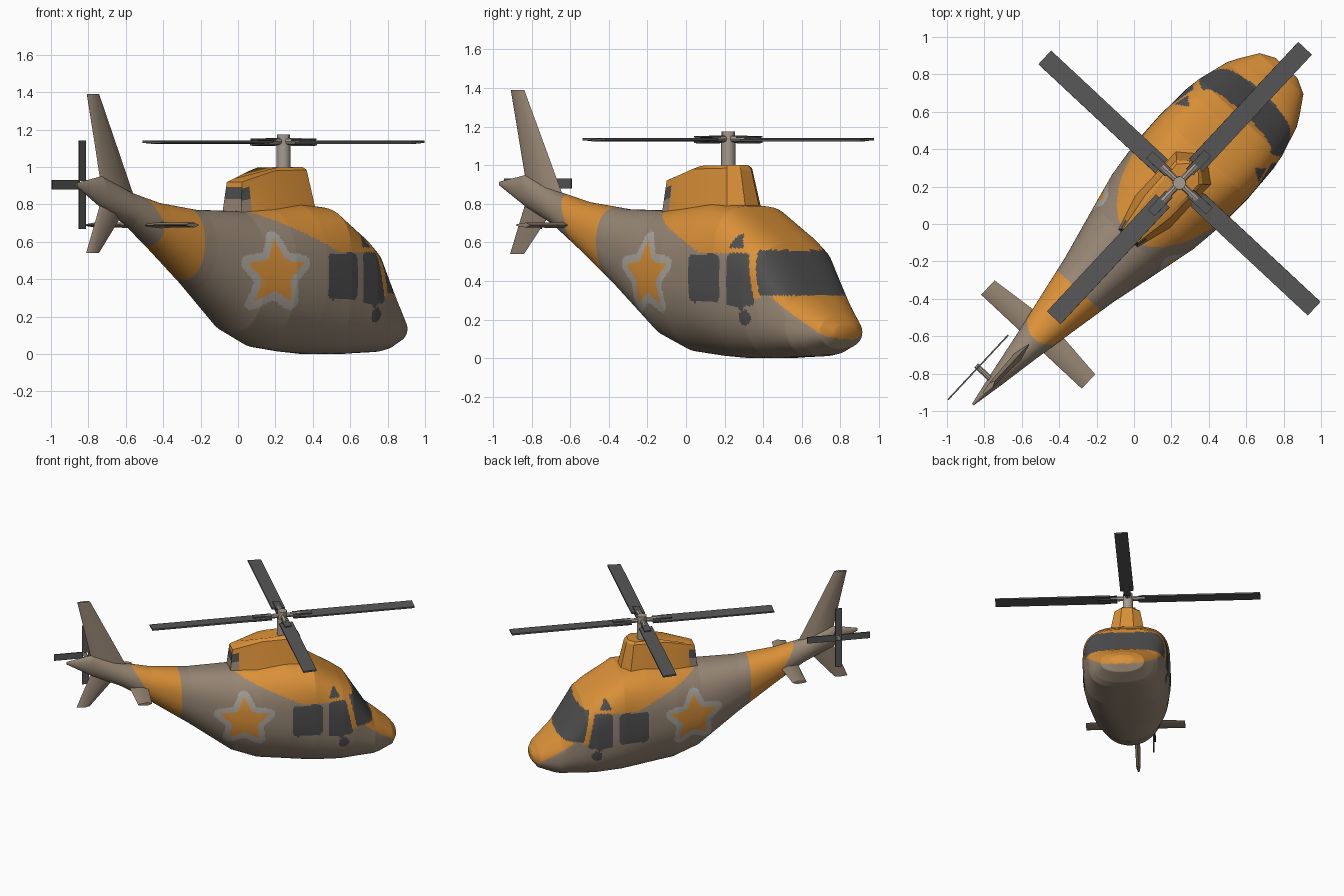
import bpy, bmesh, math
from mathutils import Matrix, Vector

if "Cube" in bpy.data.objects:
    bpy.data.objects.remove(bpy.data.objects["Cube"])

# Local frame: +X nose, +Y left side, origin under the main rotor; placed diagonally in the world
PLACE = Matrix.Translation((0.243, 0.219, 0)) @ Matrix.Rotation(math.radians(47), 4, 'Z')

def mat(name, r, g, b):
    m = bpy.data.materials.new(name)
    m.diffuse_color = (r, g, b, 1)
    m.use_nodes = True
    m.node_tree.nodes["Principled BSDF"].inputs["Base Color"].default_value = m.diffuse_color
    return m

TAN = mat("tan_paint", .31, .24, .175)
ORANGE = mat("orange_paint", .71, .285, .04)
GLASS = mat("dark_glass", .082, .08, .08)
LIGHT = mat("light_grey", .42, .39, .35)
BLADE = mat("blade_grey", .095, .095, .097)
METAL = mat("hub_metal", .38, .33, .28)

def finish(bm, name, mats, rule=None, smooth=None):
    bmesh.ops.recalc_face_normals(bm, faces=bm.faces)
    if rule:
        for f in bm.faces:
            f.material_index = rule(f.calc_center_median(), f.normal)
    me = bpy.data.meshes.new(name)
    bm.to_mesh(me)
    bm.free()
    for m in mats:
        me.materials.append(m)
    ob = bpy.data.objects.new(name, me)
    bpy.context.collection.objects.link(ob)
    ob.matrix_world = PLACE
    if smooth:
        bpy.ops.object.select_all(action='DESELECT')
        ob.select_set(True)
        bpy.context.view_layer.objects.active = ob
        bpy.ops.object.shade_smooth_by_angle(angle=math.radians(smooth))
    return ob

def loft(bm, rings):
    rows = [[bm.verts.new(p) for p in r] for r in rings]
    n = len(rows[0])
    for a, b in zip(rows, rows[1:]):
        for i in range(n):
            j = (i + 1) % n
            bm.faces.new((a[i], a[j], b[j], b[i]))
    bm.faces.new(rows[0])
    bm.faces.new(rows[-1])

def box(bm, lo, hi, m=Matrix()):
    c = [(l + h) / 2 for l, h in zip(lo, hi)]
    d = [h - l for l, h in zip(lo, hi)]
    bmesh.ops.create_cube(bm, size=1, matrix=m @ Matrix.Translation(c) @ Matrix.Diagonal((*d, 1)))

def rod(bm, a, b, r, seg=12):
    a, b = Vector(a), Vector(b)
    rot = (b - a).to_track_quat('Z', 'Y').to_matrix().to_4x4()
    bmesh.ops.create_cone(bm, cap_ends=True, segments=seg, radius1=r, radius2=r,
                          depth=(b - a).length, matrix=Matrix.Translation((a + b) / 2) @ rot)

# Fuselage stations: position, bottom, top, half width, height of widest line, upper and lower fullness
STATIONS = [
    (-1.62, .895, .915, .006, .905, 2, 2), (-1.43, .785, .95, .042, .87, 2, 2),
    (-1.21, .685, .865, .08, .77, 2, 2), (-1.0, .55, .81, .12, .68, 2.2, 2.1),
    (-.71, .345, .772, .175, .57, 2.3, 2.1), (-.4, .11, .765, .25, .45, 2.4, 2.1),
    (-.21, .035, .79, .295, .43, 2.5, 2.05), (0, .012, .81, .32, .42, 2.6, 2.2),
    (.19, 0, .788, .325, .42, 3.2, 2.7), (.4, 0, .655, .315, .37, 3.1, 3.1),
    (.48, .004, .598, .302, .33, 3, 3), (.645, .01, .335, .255, .2, 2.7, 2.8),
    (.70, .017, .30, .225, .17, 2.4, 2.5), (.80, .05, .22, .16, .135, 2.2, 2.2),
    (.84, .10, .17, .08, .135, 2.2, 2.2)]

def section(s):
    for a, b in zip(STATIONS, STATIONS[1:]):
        if s <= b[0] + 1e-9:
            k = (s - a[0]) / (b[0] - a[0])
            return [p + (q - p) * k for p, q in zip(a, b)]
    return STATIONS[-1]

def ring(s, n=200):
    _, zb, zt, w, zm, nu, nl = section(s)
    pts = []
    for i in range(n):
        a = 2 * math.pi * (i + .5) / n
        c, d = math.cos(a), math.sin(a)
        h = zt - zm if d > 0 else zm - zb
        k = nu if d > 0 else nl
        # radial form of the superellipse keeps the points evenly spread
        r = (abs(c) ** k + abs(d) ** k) ** (-1 / k)
        pts.append((s, w * c * r, zm + h * d * r))
    return pts

def star_distance(x, z, R=.185, ratio=.5):
    # signed distance to a five-pointed star, by folding onto one edge
    r, seg = math.hypot(x, z), math.pi / 5
    a = abs((math.atan2(x, z) + seg) % (2 * seg) - seg)
    p = Vector((r * math.cos(a), r * math.sin(a)))
    A = Vector((R, 0))
    B = Vector((R * ratio * math.cos(seg), R * ratio * math.sin(seg)))
    e = B - A
    k = max(0, min(1, (p - A).dot(e) / e.dot(e)))
    d = (p - A - e * k).length
    side = e.x * (p.y - A.y) - e.y * (p.x - A.x)
    return -d if side > 0 else d

def rounded(x, z, x0, x1, z0, z1, r=.035):
    dx = max(x0 + r - x, x - x1 + r, 0)
    dz = max(z0 + r - z, z - z1 + r, 0)
    return math.hypot(dx, dz) < r

def paint(c, n):
    s, t, z = c
    pillar = .435 + (.56 - z) * .2
    if abs(t) > .03 and s < 0:                                   # star on both sides
        d = star_distance(s + .337, z - .43)
        if d < 0:
            return 1
        if d < .043:
            return 3
    if rounded(s, z, .015, .235, .29, .54):                      # cabin window
        return 2
    if rounded(s, z, .285, pillar - .022, .27, .545, .025):      # door window
        return 2
    if s > pillar + .015 and .325 < z < .56:                     # windscreen
        return 2
    if math.hypot(s - .40, z - .21) < .04 or math.hypot(s - .38, z - .265) < .02:
        return 2
    if .57 < z < .645 and abs(s - .33) < .04 * (.66 - z) / .08 and abs(t) > .2:  # small vent
        return 2
    if z > .545 + .45 * max(0, .1 - s) and s > -.45:             # roof
        return 1
    if z > .31 and abs(s - pillar) < .022:                       # door pillar
        return 1
    if s > .55 and z < .34 and z > .31 - (s - .57) * .8:         # nose
        return 1
    if -1.05 - max(0, z - .7) * .6 < s < -.79:                   # tail band
        return 1
    return 0

bm = bmesh.new()
N = 310
cuts = sorted({round(-1.62 + 2.46 * i / N, 4) for i in range(N + 1)} | {q[0] for q in STATIONS})
loft(bm, [ring(s) for s in cuts])
finish(bm, "fuselage", [TAN, ORANGE, GLASS, LIGHT], paint, 40)

# Engine cover: eight-sided, front to back, base and roof outlines
def outline(pts):
    return pts + [(x, -y, z) for x, y, z in reversed(pts)]
base = outline([(.18, .055, .74), (.12, .14, .72), (-.22, .135, .72), (-.41, .075, .70)])
roof = outline([(.125, .04, .98), (.08, .095, .985), (-.17, .09, .98), (-.385, .055, .92)])
cap = outline([(.11, .035, 1.0), (.065, .08, 1.0), (-.13, .07, .997), (-.36, .045, .932)])
bm = bmesh.new()
rows = []
for i in range(25):
    k = i / 24
    rows.append([tuple(p + (q - p) * k for p, q in zip(a, b)) for a, b in zip(base, roof)])
loft(bm, rows + [cap])
bmesh.ops.bisect_plane(bm, geom=bm.verts[:] + bm.edges[:] + bm.faces[:],
                       plane_co=(-.34, 0, 0), plane_no=(1, 0, 0))

def cover_paint(c, n):
    if c.x < -.34 and abs(n.z) < .6:
        return 2 if .825 < c.z < .89 else (0 if c.z <= .825 else 1)
    return 1
finish(bm, "engine_cover", [TAN, ORANGE, GLASS], cover_paint, 30)

# Tail surfaces: root and tip given as (front, back) chords, lens-shaped section
def surface(name, root, tip, thick_root, thick_tip, up):
    def chord(front, back, th):
        f, b = Vector(front), Vector(back)
        side = Vector((0, 1, 0)) if up else Vector((0, 0, 1))
        m = f.lerp(b, .35)
        q = f.lerp(b, .95)
        return [f, m + side * th / 2, q + side * th / 5, b, q - side * th / 5, m - side * th / 2]
    b = bmesh.new()
    loft(b, [chord(*root, thick_root), chord(*tip, thick_tip)])
    finish(b, name, [TAN], smooth=40)

surface("tail_fin", ((-1.165, 0, .83), (-1.43, 0, .90)), ((-1.445, 0, 1.39), (-1.54, 0, 1.39)), .05, .03, True)
surface("lower_fin", ((-1.25, 0, .76), (-1.43, 0, .82)), ((-1.447, 0, .54), (-1.545, 0, .54)), .045, .03, True)
for name, k in (("left_stabilizer", 1), ("right_stabilizer", -1)):
    surface(name, ((-1.02, .04 * k, .69), (-1.16, .04 * k, .69)),
            ((-1.055, .368 * k, .69), (-1.16, .368 * k, .69)), .032, .025, False)

# Main rotor: mast, hub arms, cuffs and four blades
bm = bmesh.new()
rod(bm, (0, 0, .97), (0, 0, 1.12), .037, 16)
rod(bm, (0, 0, 1.10), (0, 0, 1.175), .035, 12)
for i in range(4):
    a = math.pi / 2 * i
    rod(bm, (0, 0, 1.137), (.13 * math.cos(a), .13 * math.sin(a), 1.137), .018, 8)
finish(bm, "rotor_mast", [METAL], smooth=30)
bm = bmesh.new()
for i in range(4):
    m = Matrix.Rotation(math.pi / 2 * i, 4, 'Z') @ Matrix.Translation((0, 0, 1.132)) @ Matrix.Rotation(.06, 4, 'X')
    box(bm, (.13, -.05, -.006), (.985, .05, .006), m)
    for z in (-.018, .01):
        box(bm, (.08, -.025, z), (.22, .025, z + .008), m)
finish(bm, "main_rotor_blades", [BLADE])

# Tail rotor on the left side
bm = bmesh.new()
rod(bm, (-1.455, 0, .905), (-1.455, .13, .905), .016, 10)
finish(bm, "tail_rotor_shaft", [METAL], smooth=30)
bm = bmesh.new()
for i in range(4):
    m = Matrix.Translation((-1.455, .115, .905)) @ Matrix.Rotation(math.pi / 2 * i, 4, 'Y')
    box(bm, (.02, -.004, -.025), (.236, .004, .025), m)
finish(bm, "tail_rotor_blades", [BLADE])
